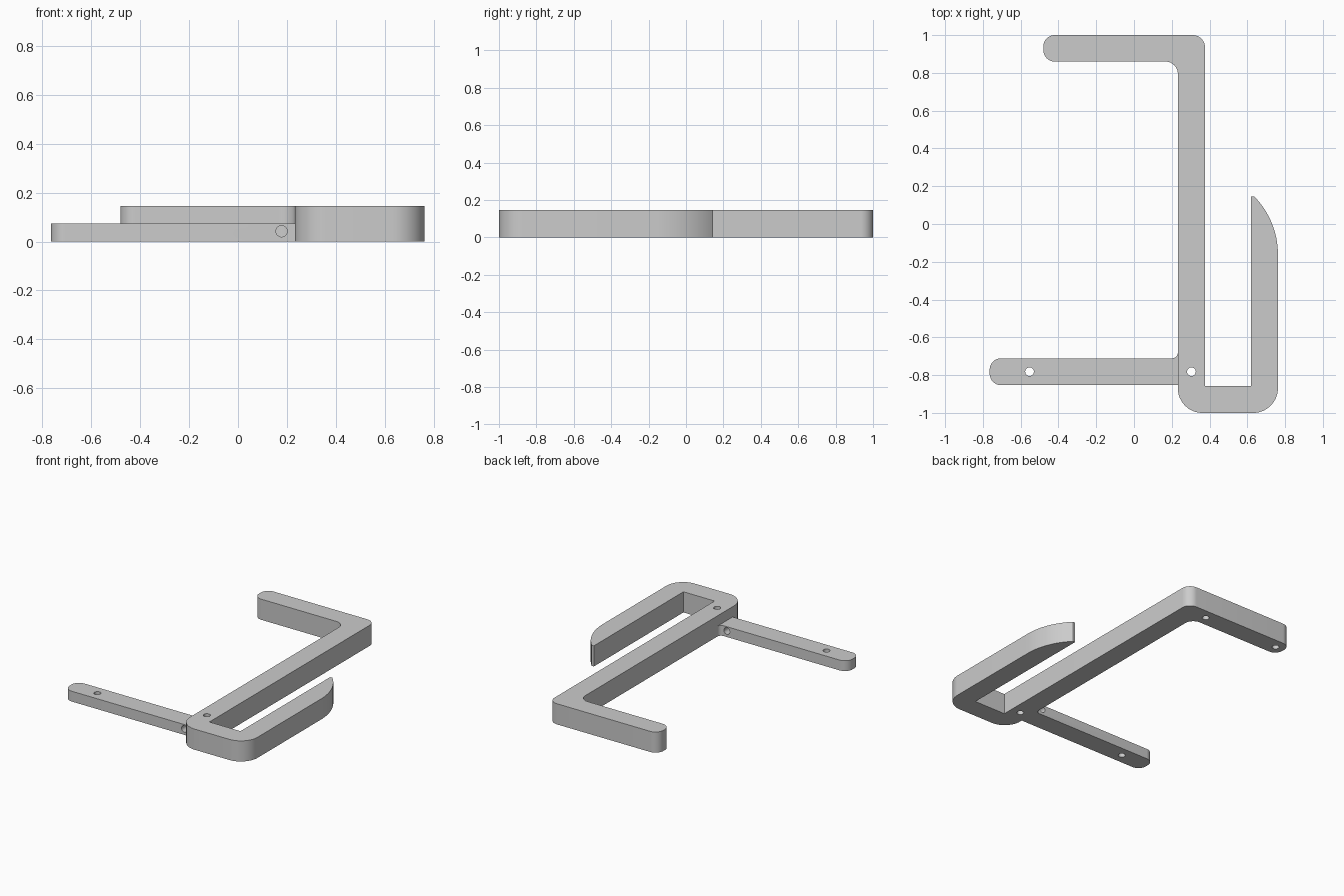
import bpy, bmesh, math
from mathutils import Vector

cube = bpy.data.objects.get("Cube")
if cube:
    bpy.data.objects.remove(cube, do_unlink=True)

HEIGHT, ARM_HEIGHT = 0.146, 0.073
HOLE_RADIUS = 0.023

grey = bpy.data.materials.new("plain grey")
grey.use_nodes = True
colour = (0.6, 0.6, 0.6, 1)
grey.diffuse_color = colour
grey.node_tree.nodes["Principled BSDF"].inputs["Base Color"].default_value = colour


def rounded(corners, steps=10):
    """Outline from (x, y, radius) corners, each rounded by its radius."""
    outline = []
    for i, (x, y, r) in enumerate(corners):
        p = Vector((x, y))
        if r == 0:
            outline.append(p)
            continue
        a = (Vector(corners[i - 1][:2]) - p).normalized()
        b = (Vector(corners[(i + 1) % len(corners)][:2]) - p).normalized()
        half = a.angle(b) / 2
        centre = p + (a + b).normalized() * r / math.sin(half)
        start = p + a * r / math.tan(half) - centre
        end = p + b * r / math.tan(half) - centre
        for k in range(steps + 1):
            t = k / steps
            outline.append(centre + start.lerp(end, t).normalized() * r)
    return outline


def extrude(name, outline, height):
    bm = bmesh.new()
    face = bm.faces.new([bm.verts.new((p.x, p.y, 0)) for p in outline])
    top = bmesh.ops.extrude_face_region(bm, geom=[face])["geom"]
    bmesh.ops.translate(bm, vec=(0, 0, height),
                        verts=[g for g in top if isinstance(g, bmesh.types.BMVert)])
    bmesh.ops.recalc_face_normals(bm, faces=bm.faces)
    mesh = bpy.data.meshes.new(name)
    bm.to_mesh(mesh)
    bm.free()
    mesh.materials.append(grey)
    obj = bpy.data.objects.new(name, mesh)
    bpy.context.collection.objects.link(obj)
    return obj


def drill(obj, name, centre, depth, sideways=False):
    """Cut a round hole along z, or along y when sideways."""
    bpy.ops.mesh.primitive_cylinder_add(
        vertices=32, radius=HOLE_RADIUS, depth=depth, location=centre,
        rotation=(math.pi / 2 if sideways else 0, 0, 0))
    cutter = bpy.context.object
    cutter.name = name
    cutter.data.materials.append(grey)
    cutter.hide_render = True
    mod = obj.modifiers.new(name, "BOOLEAN")
    mod.operation, mod.solver, mod.object = "DIFFERENCE", "EXACT", cutter
    bpy.context.view_layer.objects.active = obj
    bpy.ops.object.modifier_apply(modifier=mod.name)
    bpy.data.objects.remove(cutter, do_unlink=True)


# Curved tip of the hook, swept from the outer side to the point
tip_radius, tip_y, right = 0.435, -0.16, 0.762
sweep = math.asin(0.305 / tip_radius)
tip = [(right - tip_radius + tip_radius * math.cos(sweep * k / 16),
        tip_y + tip_radius * math.sin(sweep * k / 16), 0) for k in range(17)]

# Main body: upper arm, long bar and hook
body = extrude("hook_body", rounded(
    [(0.232, -1, 0.13), (right, -1, 0.13)] + tip +
    [(0.62, 0.145, 0), (0.62, -0.857, 0), (0.376, -0.857, 0),
     (0.376, 1, 0.065), (-0.48, 1, 0.06), (-0.48, 0.86, 0.06),
     (0.232, 0.86, 0.065)]), HEIGHT)
drill(body, "bar_hole", (0.304, -0.782, HEIGHT / 2), 0.4)
for x in (-0.415, 0.175):
    drill(body, "blind_hole", (x, 0.93, 0), ARM_HEIGHT * 2)

# Thin lower arm, with a small fillet where it meets the bar
arm = extrude("lower_arm", rounded(
    [(-0.764, -0.853, 0.06), (0.232, -0.853, 0), (0.232, -0.681, 0),
     (0.2319, -0.711, 0.029), (-0.764, -0.711, 0.06)]), ARM_HEIGHT)
drill(arm, "arm_hole", (-0.553, -0.782, ARM_HEIGHT / 2), 0.3)
drill(arm, "cross_hole", (0.178, -0.782, 0.042), 0.4, sideways=True)

# Smooth the rounded sides, keep the edges crisp
bpy.ops.object.select_all(action="DESELECT")
for obj in (body, arm):
    obj.select_set(True)
bpy.context.view_layer.objects.active = body
bpy.ops.object.shade_smooth_by_angle(angle=math.radians(30))
